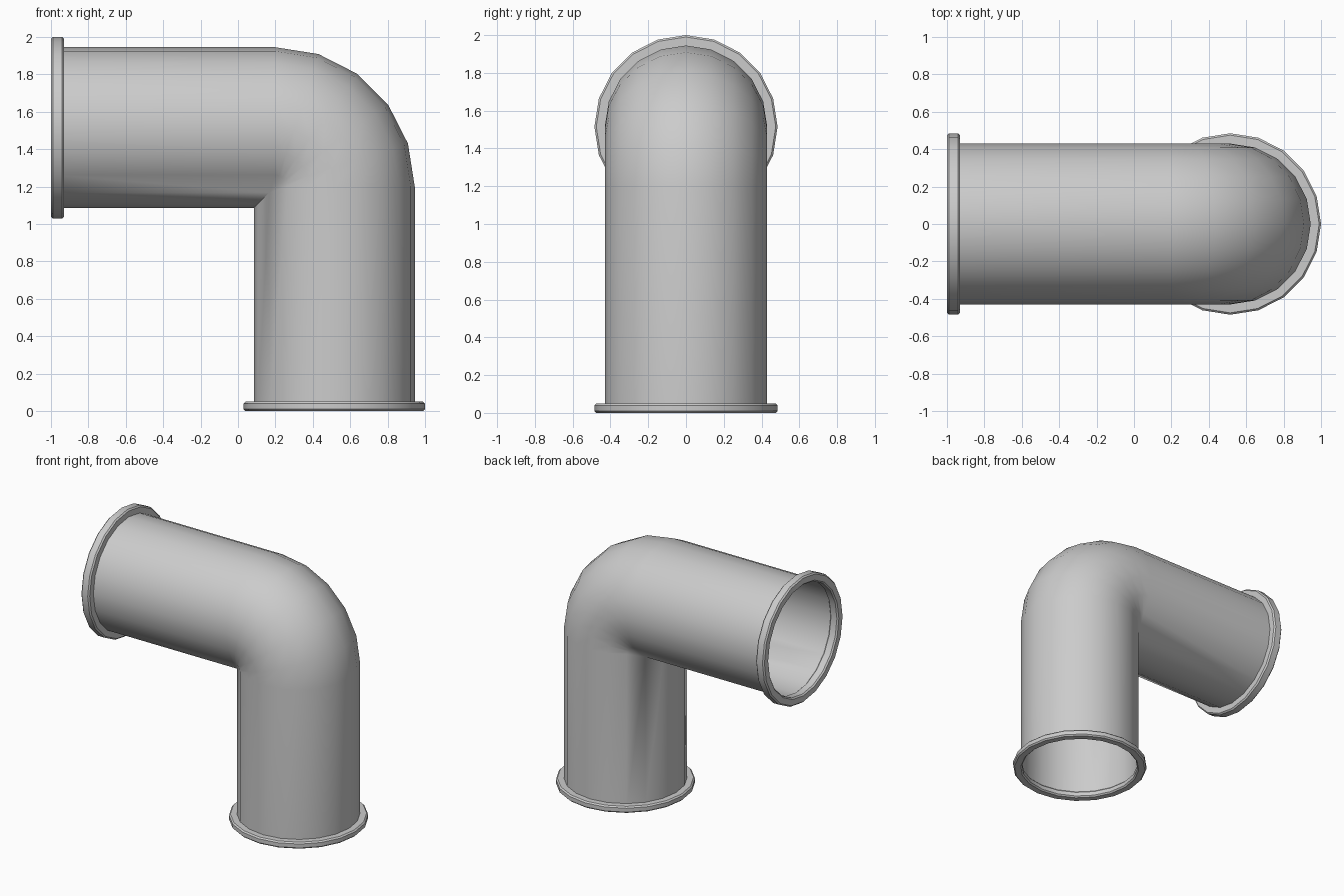
import bpy, bmesh
from math import sin, cos, pi
from mathutils import Vector

if "Cube" in bpy.data.objects:
    bpy.data.objects.remove(bpy.data.objects["Cube"])

SIDES = 20
AXIS = 0.515          # x of the upright axis
LEVEL = 1.515         # z of the horizontal axis
R = 0.315             # bend radius of the centre line
CX, CZ = AXIS - R, LEVEL - R
STEPS = 5


def skin(name, rings, closed_loop=False):
    """Bridge a list of point rings into one smooth mesh."""
    bm = bmesh.new()
    rows = [[bm.verts.new(p) for p in ring] for ring in rings]
    count = len(rows) if closed_loop else len(rows) - 1
    for i in range(count):
        a, b = rows[i], rows[(i + 1) % len(rows)]
        for k in range(SIDES):
            j = (k + 1) % SIDES
            bm.faces.new((a[k], a[j], b[j], b[k]))
    bmesh.ops.remove_doubles(bm, verts=bm.verts, dist=0.0005)
    bmesh.ops.recalc_face_normals(bm, faces=bm.faces)
    mesh = bpy.data.meshes.new(name)
    bm.to_mesh(mesh)
    bm.free()
    obj = bpy.data.objects.new(name, mesh)
    bpy.context.collection.objects.link(obj)
    bpy.ops.object.select_all(action='DESELECT')
    obj.select_set(True)
    bpy.context.view_layer.objects.active = obj
    bpy.ops.object.shade_smooth_by_angle(angle=0.7)
    return obj


def circle(r):
    return [(r * cos(2 * pi * k / SIDES), r * sin(2 * pi * k / SIDES)) for k in range(SIDES)]


def upright(d, y, z):
    return Vector((AXIS + d, y, z))


def sideways(d, y, x):
    return Vector((x, y, LEVEL + d))


def bend(d, y, t):
    # the inner side collapses to a mitre where the bend is tighter than the pipe
    s = R + d
    if s < 0:
        return Vector((CX + s, y, CZ + s))
    return Vector((CX + s * cos(t), y, CZ + s * sin(t)))


# Elbow pipe: upright run, bend, horizontal run
section = circle(0.43)
rings = [[upright(d, y, 0.005) for d, y in section]]
rings += [[bend(d, y, pi / 2 * i / STEPS) for d, y in section] for i in range(STEPS + 1)]
rings.append([sideways(d, y, -0.995) for d, y in section])
skin("elbow_pipe", rings)


# Collars at both open ends, with chamfered outer and inner rims
def collar(name, place, start, depth):
    c = 0.01
    profile = [(0.42, c), (0.43, 0), (0.475, 0), (0.485, c),
               (0.485, depth - c), (0.475, depth), (0.43, depth), (0.42, depth - c)]
    skin(name, [[place(d, y, start + h) for d, y in circle(r)] for r, h in profile], True)


collar("bottom_collar", upright, 0.0, 0.05)
collar("side_collar", sideways, -1.0, 0.07)
